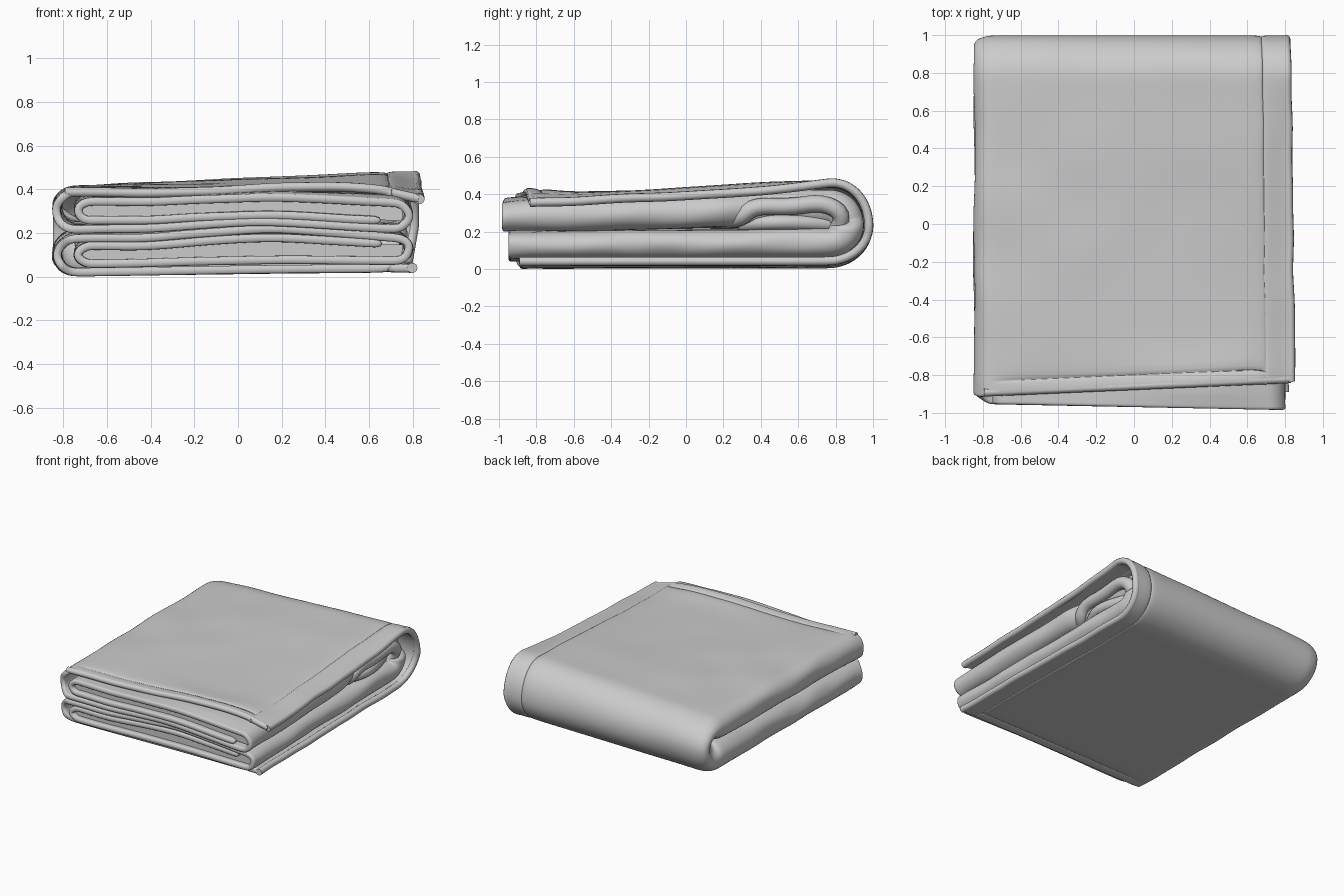
import bpy, bmesh, math
from mathutils import Vector, noise

if "Cube" in bpy.data.objects:
    bpy.data.objects.remove(bpy.data.objects["Cube"])

cloth = bpy.data.materials.new("grey_cloth")
cloth.use_nodes = True
GREY = (0.6, 0.6, 0.6, 1)
cloth.diffuse_color = GREY
cloth.node_tree.nodes["Principled BSDF"].inputs["Base Color"].default_value = GREY

BEND = 0.3       # share of each half used by the back fold
YC = 0.76        # centre of the back fold
HEM_X, HEM_W = 0.69, 0.965
OUT, LOW, UPPER, LAST = 0.08, 0.9, 0.28, 0.71   # depths of the cloth layers


def smooth(v):
    v = max(0, min(1, v))
    return v * v * (3 - 2 * v)


def bell(v, width):
    return math.exp(-(v / width) ** 2)


def place(x, f, t):
    """Cross position x, depth f (0 outside, 1 centre), path t (-1 bottom front, 1 top front)."""
    up = t > 0
    a = abs(t)
    inner = smooth((f - OUT) / 0.2)
    if a < BEND:
        ang = a / BEND * math.pi / 2
        # the left corner of the back fold is pushed out square
        square = 0.6 * smooth((-0.72 - x) / 0.1) * math.cos(ang)
        f = OUT + (f - OUT) * (1 - square)
        y, s = YC + (1 - f) * 0.24 * math.cos(ang), math.sin(ang)
    else:
        front = -0.87 + 0.045 * x if up else -0.89
        deep = -0.97 - 0.02 * x if up else -0.95
        deep += 0.05 * smooth((-0.76 - x) / 0.08)
        front += inner * (deep - front)
        y, s = YC - (a - BEND) / (1 - BEND) * (YC - front), 1
    near = smooth((0.2 - y) / 1.1)
    bow = 0.045 * bell(x - 0.12, 0.42) * near
    top = 0.41 + 0.07 * (y + 0.5) / 1.25 * max(0, min(1.1, (x + 0.85) / 1.5))
    top += 0.035 * bell(x - 0.4, 0.4) * bell(y + 0.83, 0.15)
    top -= 0.03 * smooth((x - 0.66) / 0.15) * (1 - inner) * smooth((0.8 - y) / 0.4)
    bottom = 0.004 + 0.013 * (x + 0.8)
    mid = 0.21 + 0.02 * y + bow
    h = top - mid if up else mid - bottom
    z = mid + (1 if up else -1) * s * (1 - f) * h
    # soft wrinkles, fading out toward the ground
    w = noise.noise(Vector((x * 3, y * 3, f * 2 + t)))
    z += 0.01 * w * smooth(z / 0.2)
    wx = x + 0.012 * noise.noise(Vector((y * 4, f * 3, t * 2))) * smooth(abs(x) / 0.8)
    if x > 0:
        wx *= 1 - 0.018 * y
        if up and inner > 0.5:
            wx -= 0.05 * smooth((y - 0.2) / 0.15) * smooth((x - 0.5) / 0.25)
        if not up:
            wx -= 0.04 * s * smooth((x - 0.6) / 0.2) * (1 - inner)
    return Vector((wx, y, z))


def arc(cx, f0, f1, radius, side, n=10):
    c, r = (f0 + f1) / 2, (f0 - f1) / 2
    return [(cx + side * radius * math.sin(math.pi * i / n),
             c + r * math.cos(math.pi * i / n)) for i in range(n + 1)]


def run(x0, x1, f, n=22):
    return [(x0 + (x1 - x0) * i / n, f) for i in range(1, n)]


def grid_object(name, rows):
    bm = bmesh.new()
    vs = [[bm.verts.new(p) for p in r] for r in rows]
    for a, b in zip(vs, vs[1:]):
        for i in range(len(a) - 1):
            bm.faces.new((a[i], a[i + 1], b[i + 1], b[i]))
    bmesh.ops.recalc_face_normals(bm, faces=bm.faces)
    me = bpy.data.meshes.new(name)
    bm.to_mesh(me)
    bm.free()
    ob = bpy.data.objects.new(name, me)
    bpy.context.collection.objects.link(ob)
    me.materials.append(cloth)
    me.shade_smooth()
    return ob


# Rolled cross-section: outer layer, left fold, right fold, inner left fold
section = [(x, OUT) for x in (0.84, 0.82, 0.78, 0.74)]
section += [(HEM_X + d, OUT + g) for d, g in ((0.008, 0), (0, 0.05), (-0.008, 0))]
section += run(HEM_X - 0.01, -0.74, OUT)
outer_count = len(section)
section += arc(-0.74, OUT, LOW, 0.09, -1)
section += run(-0.74, 0.7, LOW) + arc(0.7, LOW, UPPER, 0.07, 1)
section += run(0.7, -0.67, UPPER) + arc(-0.67, UPPER, LAST, 0.06, -1)
section += run(-0.67, 0.71, LAST)

# Path steps from the bottom front round the back to the top front
half = [BEND * i / 10 for i in range(10)]
half += [BEND + (HEM_W - BEND) * i / 18 for i in range(18)]
half += [HEM_W, HEM_W + 0.005, HEM_W + 0.01, 0.985, 0.993, 1]
path = [-t for t in reversed(half[1:])] + half

rows = []
for t in path:
    groove = 0.05 if abs(abs(t) - HEM_W - 0.005) < 0.001 else 0
    rows.append([place(x, f + (groove if i < outer_count and x < HEM_X else 0), t)
                 for i, (x, f) in enumerate(section)])
sheet = grid_object("folded_sheet", rows)
solid = sheet.modifiers.new("thickness", "SOLIDIFY")
solid.thickness, solid.offset = 0.038, 0
sub = sheet.modifiers.new("soft", "SUBSURF")
sub.levels = sub.render_levels = 1

# Recessed cloth closing the hollow of each roll
for name, t in (("upper_inner_fold", 0.985), ("lower_inner_fold", -0.985)):
    grid_object(name, [[place(-0.71 + 1.45 * i / 20, UPPER + (LAST - UPPER) * j / 4, t)
                        for i in range(21)] for j in range(5)])


# Round cloth cords: rolled hem edges and the pucker inside the back fold
def cord(name, points, radius):
    cu = bpy.data.curves.new(name, "CURVE")
    cu.dimensions = "3D"
    cu.bevel_depth, cu.bevel_resolution, cu.use_fill_caps = radius, 3, True
    sp = cu.splines.new("NURBS")
    sp.points.add(len(points) - 1)
    for p, co in zip(sp.points, points):
        p.co = (*co, 1)
    sp.use_endpoint_u, sp.order_u, sp.resolution_u = True, 3, 4
    cu.materials.append(cloth)
    ob = bpy.data.objects.new(name, cu)
    bpy.context.collection.objects.link(ob)


cord("side_hem", [place(0.822, OUT + 0.01, t) for t in path], 0.024)
cord("front_hem", [place(-0.79 + 1.61 * i / 20, OUT + 0.01, 0.994) for i in range(21)], 0.022)
cord("fold_pucker", [(0.62, 0.2, 0.26), (0.72, 0.28, 0.26), (0.74, 0.36, 0.34),
                     (0.74, 0.55, 0.33), (0.74, 0.74, 0.36), (0.73, 0.86, 0.28),
                     (0.68, 0.8, 0.2)], 0.046)
cord("inner_pucker", [(0.64, 0.3, 0.24), (0.72, 0.42, 0.25), (0.72, 0.6, 0.25),
                      (0.66, 0.76, 0.24)], 0.04)
